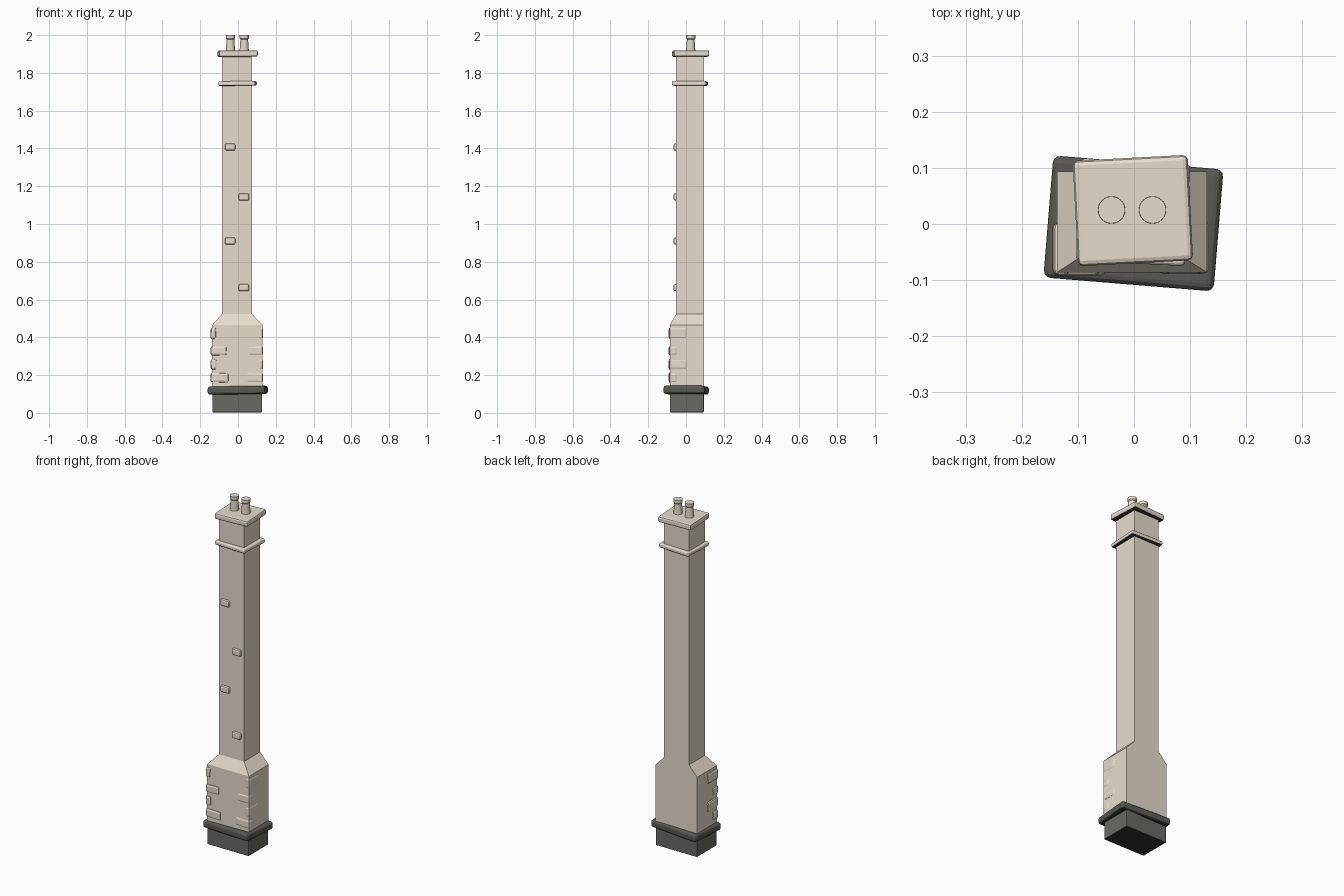
import bpy, math

if "Cube" in bpy.data.objects:
    bpy.data.objects.remove(bpy.data.objects["Cube"])


def material(name, rgb):
    m = bpy.data.materials.new(name)
    m.diffuse_color = (*rgb, 1)
    m.use_nodes = True
    m.node_tree.nodes["Principled BSDF"].inputs["Base Color"].default_value = m.diffuse_color
    return m


STONE = material("pale stone", (0.80, 0.72, 0.605))
DARK = material("dark stone", (0.145, 0.14, 0.12))
SLATE = material("slate", (0.10, 0.098, 0.088))
SOOT = material("soot black", (0.03, 0.03, 0.028))


def mesh_object(name, verts, faces, mat):
    me = bpy.data.meshes.new(name)
    me.from_pydata(verts, [], faces)
    me.materials.append(mat)
    ob = bpy.data.objects.new(name, me)
    bpy.context.collection.objects.link(ob)
    return ob


def stack(name, rings, mat):
    """Loft of rectangles (x0, x1, y0, y1, z), capped at both ends."""
    verts, faces = [], [(3, 2, 1, 0)]
    for x0, x1, y0, y1, z in rings:
        verts += [(x0, y0, z), (x1, y0, z), (x1, y1, z), (x0, y1, z)]
    for r in range(len(rings) - 1):
        a = r * 4
        for i in range(4):
            j = (i + 1) % 4
            faces.append((a + i, a + j, a + 4 + j, a + 4 + i))
    n = len(verts)
    faces.append((n - 4, n - 3, n - 2, n - 1))
    return mesh_object(name, verts, faces, mat)


def block(name, center, size, mat, bevel=0.006, rot=(0, 0, 0), segments=2, under=None):
    """Rounded box, optionally with a different colour on its underside."""
    x, y, z = (s / 2 for s in size)
    ob = stack(name, [(-x, x, -y, y, -z), (-x, x, -y, y, z)], mat)
    ob.location = center
    ob.rotation_euler = [math.radians(a) for a in rot]
    mod = ob.modifiers.new("rounded edges", "BEVEL")
    mod.width, mod.segments = bevel, segments
    if under:
        ob.data.materials.append(under)
        for p in ob.data.polygons:
            p.material_index = 1 if p.normal.z < -0.5 else 0
    return ob


def span(name, x, y, z, mat, bevel=0.006, rot=(0, 0, 0), under=None):
    """Rounded box given by its extents."""
    c = [(a + b) / 2 for a, b in (x, y, z)]
    return block(name, c, [b - a for a, b in (x, y, z)], mat, bevel, rot, 2, under)


def lathe(name, x, y, profile, mat, sides=24):
    verts, faces = [], []
    for r, z in profile:
        for i in range(sides):
            a = math.tau * i / sides
            verts.append((x + r * math.cos(a), y + r * math.sin(a), z))
    for k in range(len(profile) - 1):
        for i in range(sides):
            j = (i + 1) % sides
            faces.append((k * sides + i, k * sides + j, (k + 1) * sides + j, (k + 1) * sides + i))
    faces.append(tuple(reversed(range(sides))))
    faces.append(tuple(range(len(verts) - sides, len(verts))))
    ob = mesh_object(name, verts, faces, mat)
    for p in ob.data.polygons:
        p.use_smooth = len(p.vertices) == 4
    ob.data.set_sharp_from_angle(angle=math.radians(30))
    return ob


# Dark footing and crooked plinth slab
span("footing", (-0.136, 0.128), (-0.086, 0.094), (0.003, 0.11), DARK, 0.004, under=SOOT)
block("plinth_slab", (-0.001, 0.001, 0.120), (0.304, 0.218, 0.043), SLATE, 0.013, (0, -0.9, -4.7), 3, SOOT)

# Wide lower body, sloped shoulder and tall shaft, flush at the back
stack("lower_body", [
    (-0.137, 0.130, -0.086, 0.094, 0.11),
    (-0.137, 0.130, -0.086, 0.094, 0.465),
], STONE)
stack("shoulder_and_shaft", [
    (-0.137, 0.130, -0.086, 0.094, 0.465),
    (-0.085, 0.075, -0.052, 0.094, 0.523),
    (-0.085, 0.075, -0.052, 0.094, 1.89),
], STONE)

# Crooked moulding band and cap
block("moulding_band", (-0.002, 0.021, 1.744), (0.195, 0.182, 0.024), STONE, 0.008, (0, -0.5, -3), 3, SOOT)
block("cap_slab", (-0.002, 0.024, 1.902), (0.205, 0.188, 0.034), STONE, 0.009, (0, -0.4, 3), 2, SOOT)

# Two tapered pots with a slight lip
for side, px in (("left", -0.040), ("right", 0.033)):
    lathe(side + "_pot", px, 0.025,
          [(0.025, 1.91), (0.0205, 1.975), (0.0205, 1.978), (0.024, 1.983), (0.024, 2.0)], STONE)

# Raised bricks on the shaft front, alternating sides
for i, z in enumerate((0.663, 0.910, 1.143, 1.408)):
    x = -0.042 if i % 2 else 0.031
    block("shaft_brick", (x, -0.053, z), (0.056, 0.026, 0.038), STONE, 0.009)

# Corner bricks: long on the front or long on the side, by turns
for i, (z0, z1, front) in enumerate(((0.160, 0.213, 0.088), (0.228, 0.286, 0.026),
                                     (0.303, 0.354, 0.078), (0.390, 0.452, 0.022))):
    depth = 0.045 if front > 0.05 else 0.095
    tilt = (0, (2, -2, -1, 2)[i], 0)
    span("left_corner_brick", (-0.145, -0.137 + front), (-0.092, -0.092 + depth), (z0, z1),
         STONE, 0.011, tilt)
    span("right_corner_brick", (0.130 - front, 0.133), (-0.089, -0.089 + depth), (z0, z1),
         STONE, 0.011, tilt)
